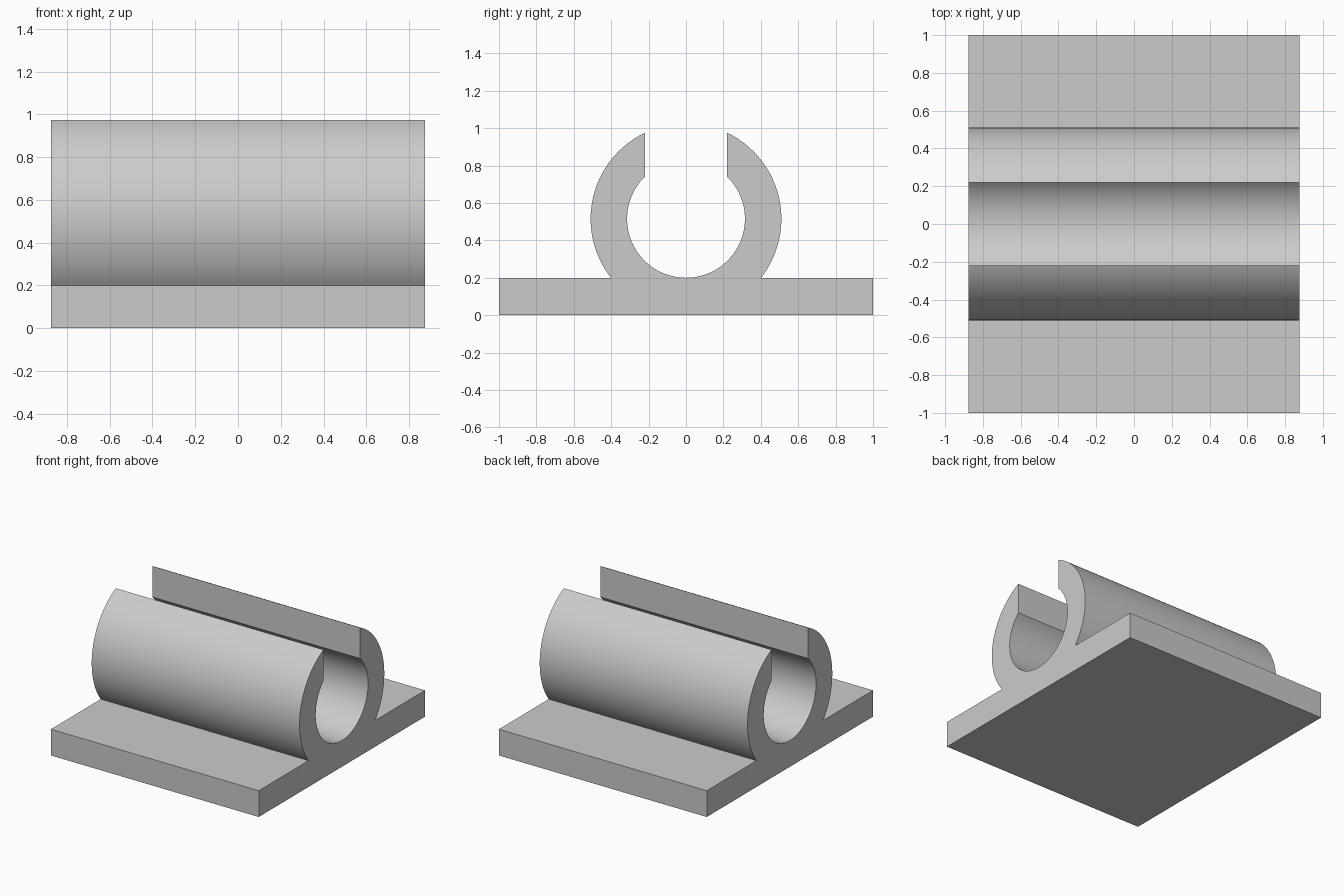
import bpy, bmesh, math
from mathutils import Vector

cube = bpy.data.objects.get("Cube")
if cube:
    bpy.data.objects.remove(cube, do_unlink=True)

HALF_LENGTH = 0.875          # along x
BASE_HALF, BASE_TOP = 1.0, 0.2
INNER, OUTER = 0.315, 0.51   # clip radii
CENTRE = BASE_TOP + INNER    # bore height
SLOT = 0.22                  # half width of the top opening
STEPS = 40

grey = bpy.data.materials.new("plain grey")
grey.use_nodes = True
colour = (0.6, 0.6, 0.6, 1)
grey.diffuse_color = colour
grey.node_tree.nodes["Principled BSDF"].inputs["Base Color"].default_value = colour


def arc(radius, start, end, steps):
    """Points (y, z) on a circle about the bore axis."""
    angles = (start + (end - start) * i / steps for i in range(steps + 1))
    return [(radius * math.cos(a), CENTRE + radius * math.sin(a)) for a in angles]


# Cross-section: base plate, outer wall, slot lip, bore, and back down
foot = -math.asin(INNER / OUTER)
outer_lip = math.acos(SLOT / OUTER)
inner_lip = math.acos(SLOT / INNER)
right_wall = arc(OUTER, foot, outer_lip, STEPS)
bore = arc(INNER, inner_lip, -math.pi - inner_lip, 2 * STEPS)
left_wall = [(-y, z) for y, z in reversed(right_wall)]
profile = ([(-BASE_HALF, 0), (BASE_HALF, 0), (BASE_HALF, BASE_TOP)]
           + right_wall + bore + left_wall + [(-BASE_HALF, BASE_TOP)])

# Extrude the section along x
bm = bmesh.new()
face = bm.faces.new([bm.verts.new((-HALF_LENGTH, y, z)) for y, z in profile])
result = bmesh.ops.extrude_face_region(bm, geom=[face], use_keep_orig=True)
moved = [g for g in result["geom"] if isinstance(g, bmesh.types.BMVert)]
bmesh.ops.translate(bm, verts=moved, vec=Vector((2 * HALF_LENGTH, 0, 0)))
bmesh.ops.recalc_face_normals(bm, faces=bm.faces)
bmesh.ops.triangulate(bm, faces=[f for f in bm.faces if len(f.verts) > 4])

mesh = bpy.data.meshes.new("pipe_clip")
bm.to_mesh(mesh)
bm.free()
mesh.materials.append(grey)
clip = bpy.data.objects.new("pipe_clip", mesh)
bpy.context.collection.objects.link(clip)

# Smooth curved walls, crisp corners
bpy.ops.object.select_all(action="DESELECT")
clip.select_set(True)
bpy.context.view_layer.objects.active = clip
bpy.ops.object.shade_smooth_by_angle(angle=math.radians(30))
